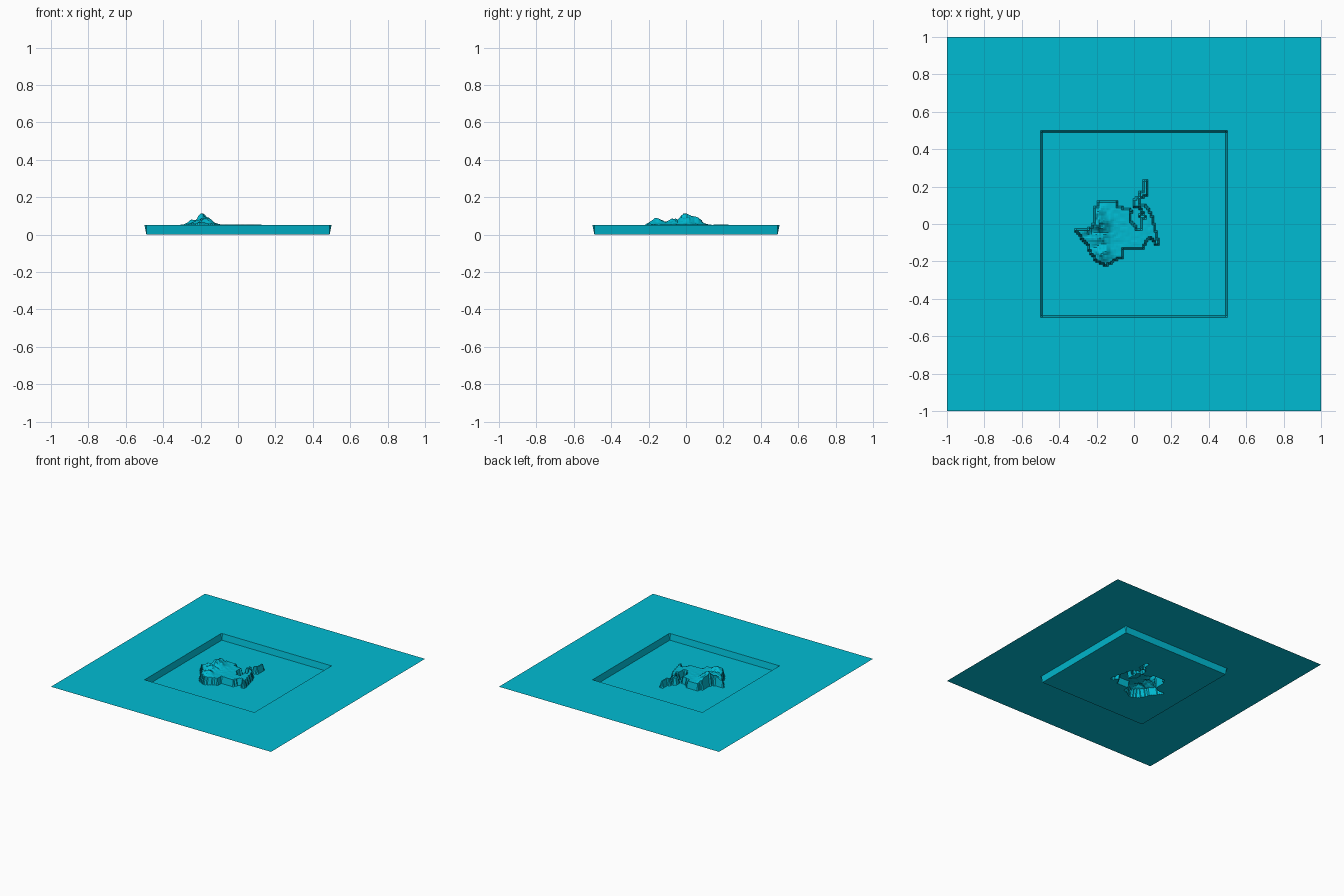
import bpy, bmesh, random
from math import exp
from mathutils import noise, Vector

if "Cube" in bpy.data.objects:
    bpy.data.objects.remove(bpy.data.objects["Cube"])

random.seed(4)
N = 99            # height-field cells per side of the basin
LEVEL = 0.05      # height of the surrounding sheet and of the shore

# coastline of the main island, the eastern arm, and the inner lagoon
MAIN = [(-.315, -.03), (-.235, -.025), (-.215, 0), (-.215, .095), (-.195, .095),
        (-.195, .122), (-.09, .122), (-.09, .09), (-.03, .08), (.0, .055),
        (.04, .045), (.07, .02), (.11, -.03), (.13, -.105), (.115, -.11),
        (.09, -.07), (.06, -.09), (.05, -.135), (-.065, -.135), (-.065, -.18),
        (-.11, -.19), (-.12, -.215), (-.16, -.22), (-.205, -.195),
        (-.24, -.14), (-.245, -.11), (-.28, -.075)]
ARM = [(.0, .095), (.0, .135), (.025, .14), (.03, .165), (.05, .18), (.055, .23),
       (.075, .225), (.075, .15), (.035, .145), (.035, .105), (.07, .09),
       (.1, .03), (.13, -.1), (.08, -.02), (.05, .05), (.03, .095)]
LAGOON = [(-.025, .06), (.02, .055), (.04, .03), (.04, -.03), (.01, -.035),
          (.005, -.005), (-.015, .01)]

# mountain peaks: x, y, rise, spread
PEAKS = [(-.19, .0, .055, .035), (-.2, .05, .045, .028), (-.245, -.03, .03, .02),
         (-.17, -.155, .034, .03), (-.19, -.07, .03, .035)]


def inside(x, y, poly):
    hit = False
    for (x1, y1), (x2, y2) in zip(poly, poly[1:] + poly[:1]):
        if (y1 > y) != (y2 > y) and x < x1 + (y - y1) * (x2 - x1) / (y2 - y1):
            hit = not hit
    return hit


def height(x, y):
    land = inside(x, y, MAIN) or inside(x, y, ARM)
    if not land or inside(x, y, LAGOON):
        return 0.0
    rise = max(r * exp(-((x - px) ** 2 + (y - py) ** 2) / (2 * s * s))
               for px, py, r, s in PEAKS)
    rough = noise.noise(Vector((x * 45, y * 45, 1)))
    return LEVEL + 0.003 + rise * (1 + .3 * rough) + 0.002 * rough


bm = bmesh.new()

# basin with the island: the border row rises to the sheet
grid = []
for j in range(N + 1):
    row = []
    for i in range(N + 1):
        x, y = i / N - .5, j / N - .5
        edge = i in (0, N) or j in (0, N)
        row.append(bm.verts.new((x, y, LEVEL if edge else height(x, y))))
    grid.append(row)
for j in range(N):
    for i in range(N):
        bm.faces.new((grid[j][i], grid[j][i + 1], grid[j + 1][i + 1], grid[j + 1][i]))

# flat sheet around the basin
signs = [(-1, -1), (1, -1), (1, 1), (-1, 1)]
outer = [bm.verts.new((a, b, LEVEL)) for a, b in signs]
inner = [bm.verts.new((a * .5, b * .5, LEVEL)) for a, b in signs]
for k in range(4):
    n = (k + 1) % 4
    bm.faces.new((outer[k], outer[n], inner[n], inner[k]))
bmesh.ops.remove_doubles(bm, verts=bm.verts, dist=1e-5)

mesh = bpy.data.meshes.new("island_terrain")
bm.to_mesh(mesh)
bm.free()
terrain = bpy.data.objects.new("island_terrain", mesh)
bpy.context.collection.objects.link(terrain)

mat = bpy.data.materials.new("turquoise")
mat.diffuse_color = (0.0, 0.5, 0.65, 1)
mat.use_nodes = True
mat.node_tree.nodes["Principled BSDF"].inputs["Base Color"].default_value = mat.diffuse_color
mesh.materials.append(mat)
